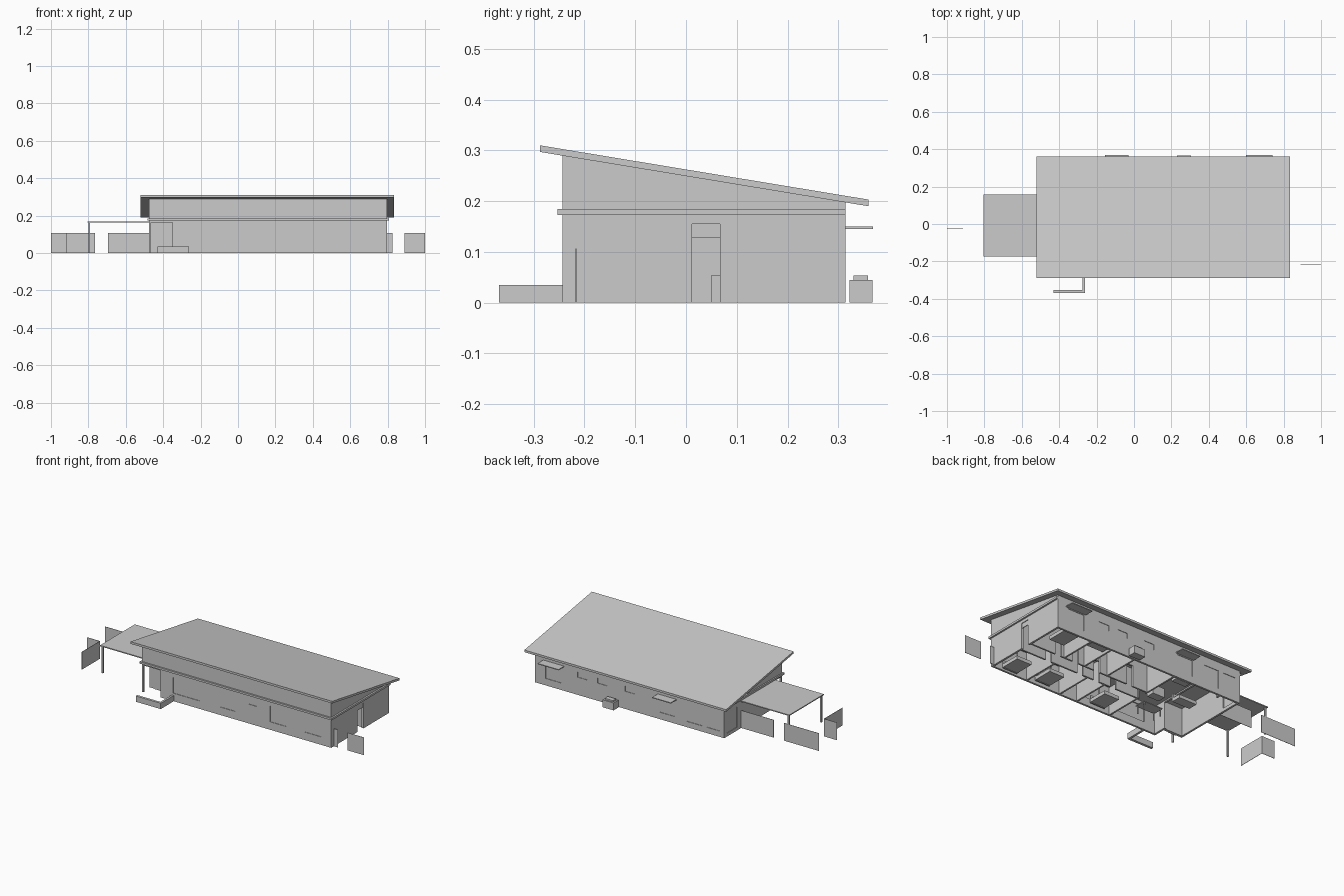
import bpy, bmesh


def mesh_object(name, bm):
    bmesh.ops.recalc_face_normals(bm, faces=bm.faces)
    me = bpy.data.meshes.new(name)
    bm.to_mesh(me)
    bm.free()
    ob = bpy.data.objects.new(name, me)
    bpy.context.collection.objects.link(ob)
    return ob


def boxes(name, items):
    """One object made of boxes given as (x0, x1, y0, y1, z0, z1)."""
    bm = bmesh.new()
    for x0, x1, y0, y1, z0, z1 in items:
        vs = bmesh.ops.create_cube(bm, size=1)["verts"]
        for v in vs:
            v.co.x = x1 if v.co.x > 0 else x0
            v.co.y = y1 if v.co.y > 0 else y0
            v.co.z = z1 if v.co.z > 0 else z0
    return mesh_object(name, bm)


def prism(name, profile, x0, x1):
    """Extrude a (y, z) outline along x."""
    bm = bmesh.new()
    face = bm.faces.new([bm.verts.new((x0, y, z)) for y, z in profile])
    ext = bmesh.ops.extrude_face_region(bm, geom=[face])["geom"]
    for v in ext:
        if isinstance(v, bmesh.types.BMVert):
            v.co.x = x1
    return mesh_object(name, bm)


def cut(ob, cutters):
    """Subtract each cutter, bake the result and discard the cutters."""
    for c in cutters:
        c.hide_render = True
        m = ob.modifiers.new("cut", "BOOLEAN")
        m.operation, m.solver, m.object = "DIFFERENCE", "EXACT", c
    dg = bpy.context.evaluated_depsgraph_get()
    me = bpy.data.meshes.new_from_object(ob.evaluated_get(dg))
    ob.modifiers.clear()
    ob.data = me
    for c in cutters:
        bpy.data.objects.remove(c)


# Outer faces of the house walls
L, R, F, B = -0.477, 0.797, -0.243, 0.314
T = 0.012

# Solid block, hollowed into rooms from below
walls = boxes("house_walls", [(L, R, F, B, 0, 0.174)])
rooms = [
    (-0.338, -0.03, F + T, B - T),         # living and kitchen
    (L + T, -0.35, -0.155, B - T),         # entry side
    (-0.02, R - T, 0.005, 0.075),          # corridor
    (-0.02, 0.2, F + T, -0.005),           # front rooms
    (0.21, 0.32, F + T, -0.005),
    (0.33, 0.55, F + T, -0.005),
    (0.56, R - T, F + T, -0.005),
    (-0.02, 0.25, 0.085, B - T),           # back rooms
    (0.26, 0.41, 0.085, B - T),
    (0.42, 0.55, 0.085, B - T),
    (0.56, R - T, 0.085, B - T),
]
room_cut = boxes("room_cutter", [r + (-0.1, 0.168) for r in rooms])

# Windows as (x0, x1, z0, z1)
front_windows = [(-0.267, -0.086, 0.048, 0.144), (0.048, 0.155, 0.048, 0.144),
                 (0.24, 0.294, 0.117, 0.144), (0.385, 0.492, 0.048, 0.144),
                 (0.62, 0.727, 0.048, 0.144)]
back_windows = [(0.615, 0.725, 0.042, 0.14), (0.44, 0.51, 0.107, 0.14),
                (0.31, 0.375, 0.107, 0.14), (0.125, 0.19, 0.107, 0.14),
                (-0.145, -0.04, 0.042, 0.14), (-0.445, -0.36, 0.035, 0.145),
                (-0.328, -0.225, 0.035, 0.145)]
openings = [(-0.6, -0.35, -0.3, -0.17, -0.1, 0.163),    # corner porch
            (-0.355, -0.33, -0.15, 0.28, -0.1, 0.16),   # living room link
            (R - 0.03, R + 0.03, 0.012, 0.067, -0.1, 0.155),
            (-0.04, -0.01, 0.012, 0.067, -0.1, 0.155),
            (L - 0.03, L + 0.03, 0.19, 0.285, 0.02, 0.145)]
openings += [(a, b, F - 0.03, F + 0.03, c, d) for a, b, c, d in front_windows]
openings += [(a, b, B - 0.03, B + 0.03, c, d) for a, b, c, d in back_windows]
for x in (0.15, 0.265, 0.38, 0.6):                      # room doors
    openings.append((x - 0.02, x + 0.02, -0.015, 0.015, -0.1, 0.127))
for x in (0.1, 0.33, 0.48, 0.6):
    openings.append((x - 0.02, x + 0.02, 0.065, 0.095, -0.1, 0.127))
cut(walls, [room_cut, boxes("opening_cutter", openings)])

# Window panes set just behind the outer wall face
panes = [(a, b, F + 0.003, F + 0.006, c, d) for a, b, c, d in front_windows]
panes += [(a, b, B - 0.006, B - 0.003, c, d) for a, b, c, d in back_windows]
panes.append((L + 0.003, L + 0.006, 0.19, 0.285, 0.02, 0.145))
boxes("window_panes", panes)
boxes("transom_pane", [(R - 0.008, R - 0.004, 0.012, 0.067, 0.127, 0.155)])
boxes("front_door", [(-0.44, -0.385, -0.174, -0.169, 0, 0.135)])

# Band course, sloped upper storey and mono-pitch roof
boxes("band_course", [(-0.485, 0.807, -0.253, B, 0.173, 0.185)])
prism("upper_walls", [(F, 0.184), (B, 0.184), (B, 0.199), (F, 0.291)], L, R)
prism("roof", [(-0.288, 0.297), (0.36, 0.19), (0.36, 0.203), (-0.288, 0.31)],
      -0.522, 0.835)

# Carport with posts, and the porch corner post
boxes("carport_roof", [(-0.805, L, -0.175, 0.158, 0.163, 0.169)])
for name, x, y in (("carport_post_front", -0.795, -0.165),
                   ("carport_post_back", -0.795, 0.148),
                   ("porch_post", -0.471, -0.237)):
    h = 0.005
    boxes(name, [(x - h, x + h, y - h, y + h, 0, 0.165)])

# Low garden wall in front of the porch
boxes("garden_wall", [(-0.43, -0.262, -0.368, -0.353, 0, 0.035),
                      (-0.275, -0.262, -0.354, F, 0, 0.035)])

# Fence panels
FH, t = 0.107, 0.001
boxes("left_fence", [(-1.0, -0.765, 0.15 - t, 0.15 + t, 0, FH),
                     (-0.695, L, 0.15 - t, 0.15 + t, 0, FH),
                     (-1.0, -0.914, -0.022 - t, -0.022 + t, 0, FH),
                     (-0.914 - t, -0.914 + t, -0.197, -0.022, 0, FH)])
boxes("right_fence", [(0.89, 1.0, -0.217 - t, -0.217 + t, 0, FH),
                      (R, 0.825, -0.217 - t, -0.217 + t, 0, FH)])

# Back window awnings and outdoor equipment box
for i, (a, b) in enumerate(((0.6, 0.74), (-0.155, -0.03))):
    boxes(f"awning_{i + 1}", [(a, b, B, 0.368, 0.145, 0.15)])
boxes("equipment_box", [(0.23, 0.305, 0.322, 0.367, 0, 0.045),
                        (0.24, 0.295, 0.33, 0.359, 0.045, 0.054)])

# Simple furniture, visible from below
for i, (x, y) in enumerate(((0.68, -0.165), (0.46, -0.155), (0.08, -0.15), (0.68, 0.225))):
    s = 1 if y > 0 else -1
    boxes(f"bed_{i + 1}", [(x - 0.05, x + 0.05, y - 0.06, y + 0.06, 0.012, 0.033),
                           (x - 0.05, x + 0.05, y + s * 0.06 - 0.004, y + s * 0.06 + 0.004, 0.01, 0.055)])
boxes("kitchen_counter", [(-0.14, -0.045, 0.26, 0.3, 0.0, 0.055)])
boxes("kitchen_island", [(-0.13, -0.05, 0.05, 0.1, 0.0, 0.055)])
boxes("sofa", [(-0.32, -0.2, 0.09, 0.14, 0.01, 0.03), (-0.32, -0.2, 0.08, 0.092, 0.01, 0.055)])
boxes("dining_table", [(-0.25, -0.12, -0.13, -0.06, 0.045, 0.05)]
      + [(x - 0.003, x + 0.003, y - 0.003, y + 0.003, 0, 0.046)
         for x in (-0.24, -0.13) for y in (-0.122, -0.068)])
boxes("bathtub", [(0.43, 0.54, 0.25, 0.295, 0.008, 0.04)])
